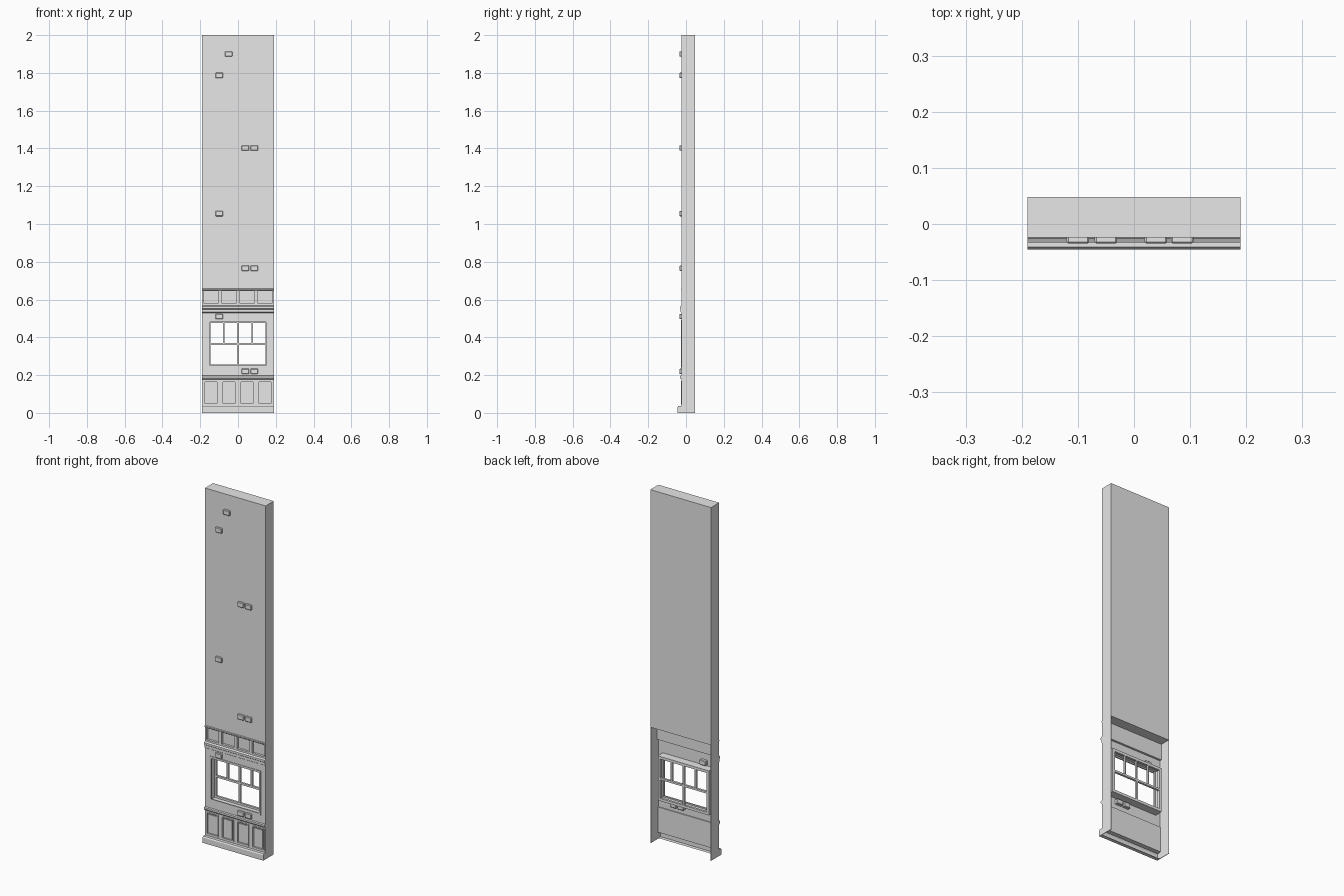
import bpy
import bmesh

cube = bpy.data.objects.get("Cube")
if cube:
    bpy.data.objects.remove(cube, do_unlink=True)

grey = bpy.data.materials.new("plain_grey")
grey.use_nodes = True
grey.diffuse_color = (0.8, 0.8, 0.8, 1)
grey.node_tree.nodes["Principled BSDF"].inputs["Base Color"].default_value = (0.8, 0.8, 0.8, 1)

HALF = 0.19      # half the facade width
FRONT = -0.024   # main wall face
BACK = 0.048
SKIN = 0.003     # thickness of the hollow ground floor


def finish(name, bm):
    bmesh.ops.recalc_face_normals(bm, faces=bm.faces)
    mesh = bpy.data.meshes.new(name)
    bm.to_mesh(mesh)
    bm.free()
    mesh.materials.append(grey)
    obj = bpy.data.objects.new(name, mesh)
    bpy.context.collection.objects.link(obj)
    return obj


def add_box(bm, x, y, z):
    """Box from (low, high) pairs."""
    verts = bmesh.ops.create_cube(bm, size=1)["verts"]
    for v in verts:
        v.co = [r[0] if c < 0 else r[1] for c, r in zip(v.co, (x, y, z))]


def boxes(name, *ranges):
    bm = bmesh.new()
    for r in ranges:
        add_box(bm, *r)
    return finish(name, bm)


def add_frame(bm, x, y, z, w):
    """Rectangular frame with bars of width w."""
    add_box(bm, x, y, (z[0], z[0] + w))
    add_box(bm, x, y, (z[1] - w, z[1]))
    for a in (x[0], x[1] - w):
        add_box(bm, (a, a + w), y, (z[0] + w, z[1] - w))


def moulding(name, profile):
    """Open (y, z) profile run across the facade, hollow at the back."""
    bm = bmesh.new()
    ends = [[bm.verts.new((x, y, z)) for y, z in profile] for x in (-HALF, HALF)]
    for i in range(len(profile) - 1):
        bm.faces.new((ends[0][i], ends[0][i + 1], ends[1][i + 1], ends[1][i]))
    for e in ends:
        bm.faces.new(e)
    return finish(name, bm)


def panel_row(name, z, opening, depth, trim):
    """Row of four recessed panels, with optional trim and raised fields."""
    bm = bmesh.new()
    centres = [(i - 1.5) * 0.0955 for i in range(4)]
    w = 0.038
    skin = (FRONT, FRONT + depth)
    add_box(bm, (-HALF, HALF), skin, (z[0], opening[0]))
    add_box(bm, (-HALF, HALF), skin, (opening[1], z[1]))
    edges = [-HALF] + [c + s * w for c in centres for s in (-1, 1)] + [HALF]
    for a, b in zip(edges[::2], edges[1::2]):
        add_box(bm, (a, b), skin, opening)
    for c in centres:
        add_box(bm, (c - w, c + w), (FRONT + depth - 0.002, FRONT + depth), opening)
        if trim:
            add_frame(bm, (c - w, c + w), (FRONT - 0.003, FRONT + depth), opening, 0.006)
            add_box(bm, (c - w + 0.012, c + w - 0.012), (FRONT + 0.002, FRONT + depth),
                    (opening[0] + 0.012, opening[1] - 0.012))
    return finish(name, bm)


# Solid upper wall and the thin side walls of the open-backed ground floor
boxes("upper_wall", ((-HALF, HALF), (FRONT, BACK), (0.655, 2)))
boxes("side_walls", *[((min(a, b), max(a, b)), (FRONT, BACK), (0, 0.655))
                      for a, b in ((-HALF, SKIN - HALF), (HALF, HALF - SKIN))])

# Panelled dado below the window, frieze above it
panel_row("dado_panels", (0.037, 0.18), (0.045, 0.17), 0.008, True)
panel_row("frieze_panels", (0.565, 0.655), (0.578, 0.645), 0.015, False)

# Horizontal mouldings
moulding("plinth", [(FRONT, 0), (-0.045, 0), (-0.045, 0.03), (-0.041, 0.037), (FRONT, 0.037)])
moulding("chair_rail", [(FRONT, 0.178), (-0.028, 0.18), (-0.033, 0.186), (-0.033, 0.196), (FRONT, 0.198)])
moulding("cornice", [(FRONT, 0.53), (-0.028, 0.533), (-0.028, 0.548), (-0.033, 0.552),
                     (-0.033, 0.563), (FRONT, 0.568)])
moulding("frieze_cap", [(FRONT, 0.647), (-0.027, 0.65), (-0.027, 0.656), (FRONT, 0.658)])

# Wall skin around the window
skin = (FRONT, FRONT + SKIN)
wx, wz = (-0.16, 0.16), (0.24, 0.492)
boxes("window_wall",
      ((-HALF, HALF), skin, (0.178, wz[0])), ((-HALF, HALF), skin, (wz[1], 0.57)),
      ((-HALF, wx[0]), skin, wz), ((wx[1], HALF), skin, wz))

# Deep window reveal with a slim architrave
bm = bmesh.new()
add_frame(bm, wx, (FRONT, 0.024), wz, 0.004)
add_frame(bm, wx, (FRONT - 0.003, FRONT + 0.004), wz, 0.011)
finish("window_reveal", bm)

# Sash: two large panes below, four small panes above
sash = (0.012, 0.024)
bm = bmesh.new()
add_frame(bm, (-0.156, 0.156), sash, (0.244, 0.488), 0.011)
add_box(bm, (-0.148, 0.148), sash, (0.36, 0.371))
add_box(bm, (-0.005, 0.005), sash, (0.25, 0.362))
for x in (-0.075, 0, 0.075):
    add_box(bm, (x - 0.004, x + 0.004), sash, (0.37, 0.48))
finish("window_sash", bm)

# Small projecting blocks with bevelled edges
blocks = [(-0.05, 1.9), (-0.1, 1.787), (-0.1, 1.055), (-0.1, 0.51)]
blocks += [(x, z) for x in (0.039, 0.086) for z in (1.402, 0.766, 0.22)]
for x, z in blocks:
    block = boxes("projecting_block", ((x - 0.02, x + 0.02), (-0.035, -0.004), (z - 0.014, z + 0.014)))
    bevel = block.modifiers.new("bevel", "BEVEL")
    bevel.width = 0.003
    bevel.segments = 1
